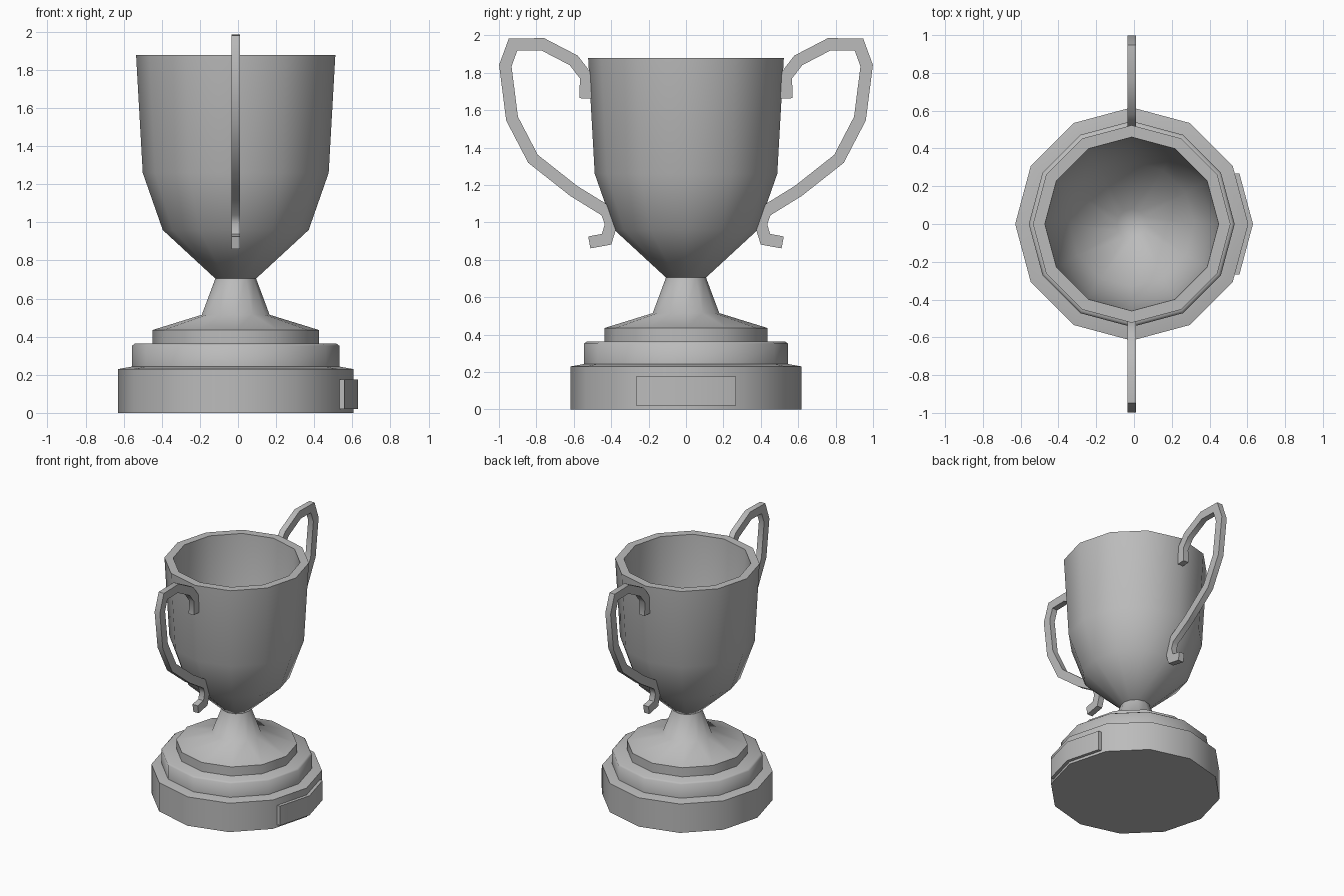
import bpy
import bmesh
import math
from mathutils import Vector

SIDES = 12
AXIS_X = -0.012

cube = bpy.data.objects.get("Cube")
if cube:
    bpy.data.objects.remove(cube, do_unlink=True)

# Single grey metal
grey = bpy.data.materials.new("grey_metal")
grey.use_nodes = True
grey.diffuse_color = (0.5, 0.5, 0.5, 1)
grey.node_tree.nodes["Principled BSDF"].inputs["Base Color"].default_value = (0.5, 0.5, 0.5, 1)


def finish(name, bm):
    """Turn a bmesh into a smooth-shaded object with sharp corners."""
    bmesh.ops.remove_doubles(bm, verts=bm.verts, dist=0.0005)
    bmesh.ops.recalc_face_normals(bm, faces=bm.faces)
    mesh = bpy.data.meshes.new(name)
    bm.to_mesh(mesh)
    bm.free()
    mesh.materials.append(grey)
    obj = bpy.data.objects.new(name, mesh)
    obj.location.x = AXIS_X
    bpy.context.collection.objects.link(obj)
    bpy.ops.object.select_all(action="DESELECT")
    obj.select_set(True)
    bpy.context.view_layer.objects.active = obj
    bpy.ops.object.shade_smooth_by_angle(angle=math.radians(60))
    return obj


def lathe(name, profile):
    """Spin (radius, height) points around the vertical axis."""
    bm = bmesh.new()
    verts = [bm.verts.new((r, 0, z)) for r, z in profile]
    edges = [bm.edges.new(pair) for pair in zip(verts, verts[1:])]
    bmesh.ops.spin(bm, geom=verts + edges, cent=(0, 0, 0), axis=(0, 0, 1),
                   angle=math.tau, steps=SIDES)
    return finish(name, bm)


def extrude_outline(name, points, offset):
    """Close an outline into a face and extrude it into a solid."""
    bm = bmesh.new()
    face = bm.faces.new([bm.verts.new(p) for p in points])
    result = bmesh.ops.extrude_face_region(bm, geom=[face], use_keep_orig=True)
    moved = [v for v in result["geom"] if isinstance(v, bmesh.types.BMVert)]
    bmesh.ops.translate(bm, verts=moved, vec=offset)
    return finish(name, bm)


def ribbon_outline(path, width):
    """Offset a path to both sides with mitred corners."""
    path = [Vector(p) for p in path]
    left, right = [], []
    for i, p in enumerate(path):
        before = (p - path[i - 1]).normalized() if i else None
        after = (path[i + 1] - p).normalized() if i < len(path) - 1 else None
        before, after = before or after, after or before
        tangent = (before + after).normalized()
        normal = Vector((-tangent.y, tangent.x))
        reach = width / 2 / max(0.5, tangent.dot(after))
        left.append(p + normal * reach)
        right.append(p - normal * reach)
    return left + right[::-1]


# Stepped plinth
lathe("base", [(0, 0), (0.617, 0), (0.617, 0.23), (0.545, 0.243), (0, 0.243)])
lathe("middle_tier", [(0, 0.235), (0.545, 0.235), (0.545, 0.352), (0.53, 0.363), (0, 0.363)])

# Top tier with flared stem
lathe("stem", [(0, 0.36), (0.437, 0.36), (0.437, 0.435), (0.178, 0.515),
               (0.107, 0.705), (0, 0.705)])

# Hollow bowl
lathe("cup", [(0, 0.705), (0.107, 0.705), (0.383, 0.96), (0.488, 1.26), (0.523, 1.878),
              (0.46, 1.878), (0.428, 1.28), (0.33, 1.01), (0.08, 0.79), (0, 0.78)])

# Plaque wrapped around one corner of the base
plaque_outline = [(0.61, 0), (0.538, 0.268), (0.57, 0.268),
                  (0.642, 0), (0.57, -0.268), (0.538, -0.268)]
extrude_outline("plaque", [(x, y, 0.02) for x, y in plaque_outline], (0, 0, 0.155))

# Handles, mirrored front and back
handle_path = [(0.538, 1.663), (0.534, 1.78), (0.6, 1.866), (0.767, 1.953), (0.925, 1.95),
               (0.966, 1.838), (0.93, 1.555), (0.818, 1.34), (0.6, 1.168),
               (0.425, 1.06), (0.4, 0.99), (0.425, 0.91), (0.517, 0.893)]
outline = ribbon_outline(handle_path, 0.065)
for name, side in (("front_handle", -1), ("back_handle", 1)):
    extrude_outline(name, [(-0.023, side * p.x, p.y) for p in outline], (0.046, 0, 0))
